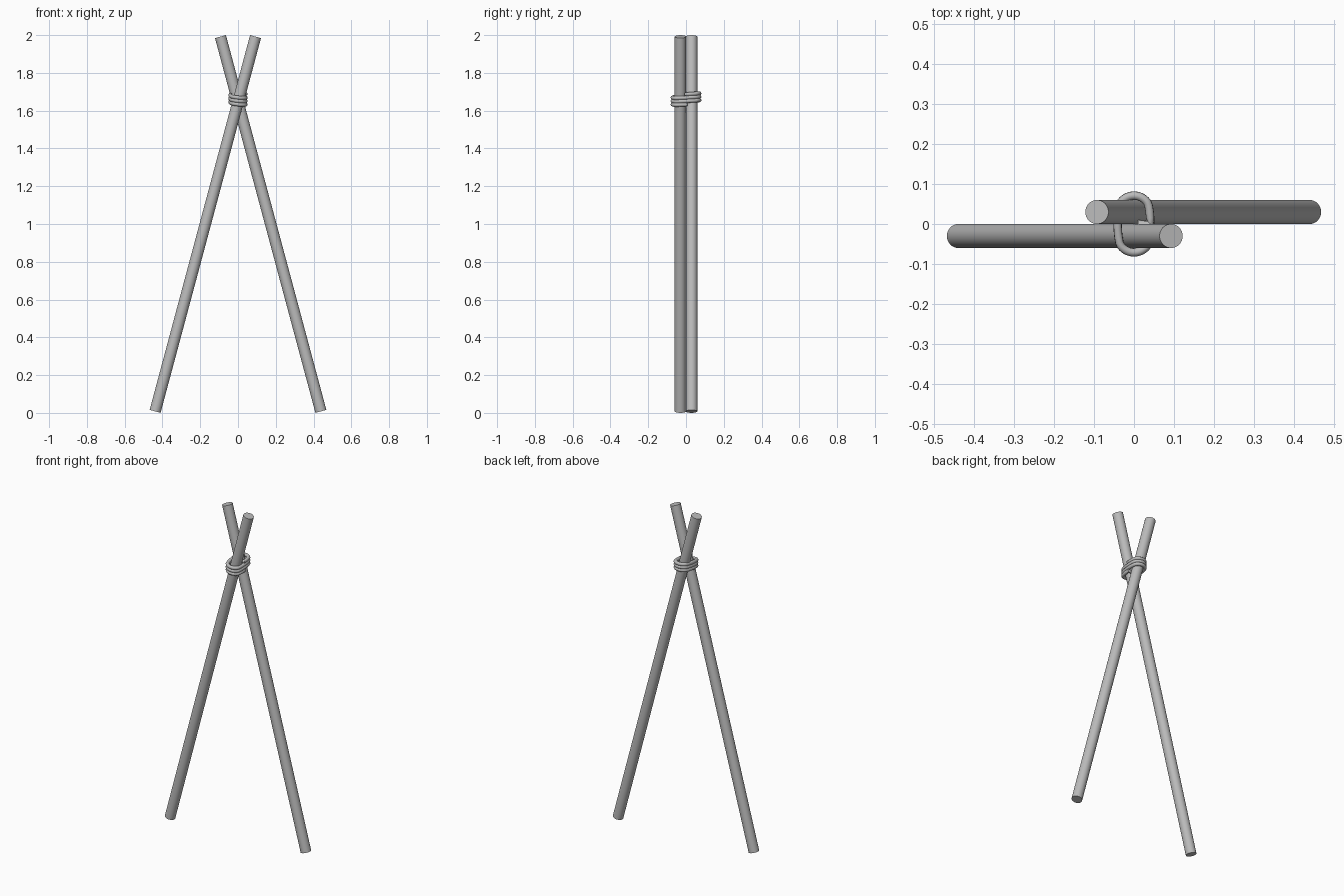
import bpy
from math import cos, sin, tau, radians

cube = bpy.data.objects.get("Cube")
if cube:
    bpy.data.objects.remove(cube, do_unlink=True)

# One plain grey for everything
grey = bpy.data.materials.new("plain_grey")
grey.use_nodes = True
grey.diffuse_color = (0.5, 0.5, 0.5, 1)
grey.node_tree.nodes["Principled BSDF"].inputs["Base Color"].default_value = grey.diffuse_color

POLE_R = 0.03
POLE_LENGTH = 2.054
TILT = radians(15)


def finish(obj, name):
    obj.name = name
    obj.data.name = name
    obj.data.materials.clear()
    obj.data.materials.append(grey)
    bpy.ops.object.select_all(action="DESELECT")
    obj.select_set(True)
    bpy.context.view_layer.objects.active = obj
    bpy.ops.object.shade_smooth_by_angle(angle=radians(40))


# Two crossed poles, one in front of the other
for name, side in (("front_pole", 1), ("back_pole", -1)):
    bpy.ops.mesh.primitive_cylinder_add(
        vertices=32, radius=POLE_R, depth=POLE_LENGTH,
        location=(-0.173 * side, -POLE_R * side, 1), rotation=(0, TILT * side, 0))
    finish(bpy.context.object, name)

# Rope lashing: a rising oval coil around the crossing, ends tucked between the poles
TURNS, STEPS = 3, 40
ROPE_R, WRAP_R, PITCH = 0.0105, 0.041, 0.018
path = []
for i in range(TURNS * STEPS + 1):
    a = -tau * i / STEPS
    shift = POLE_R * max(-1, min(1, 2 * sin(a)))
    x = WRAP_R * cos(a)
    y = WRAP_R * sin(a) + shift
    z = 1.635 + PITCH * i / STEPS + 0.09 * y - 0.05 * x
    path.append((x, y, z))
path.insert(0, (0.01, 0, path[0][2]))
path.append((0.01, 0, path[-1][2]))

curve = bpy.data.curves.new("rope_lashing", "CURVE")
curve.dimensions = "3D"
curve.bevel_depth = ROPE_R
curve.bevel_resolution = 3
curve.use_fill_caps = True
spline = curve.splines.new("POLY")
spline.points.add(len(path) - 1)
for point, co in zip(spline.points, path):
    point.co = (*co, 1)
rope = bpy.data.objects.new("rope_lashing", curve)
bpy.context.collection.objects.link(rope)
bpy.ops.object.select_all(action="DESELECT")
rope.select_set(True)
bpy.context.view_layer.objects.active = rope
bpy.ops.object.convert(target="MESH")
finish(bpy.context.object, "rope_lashing")
